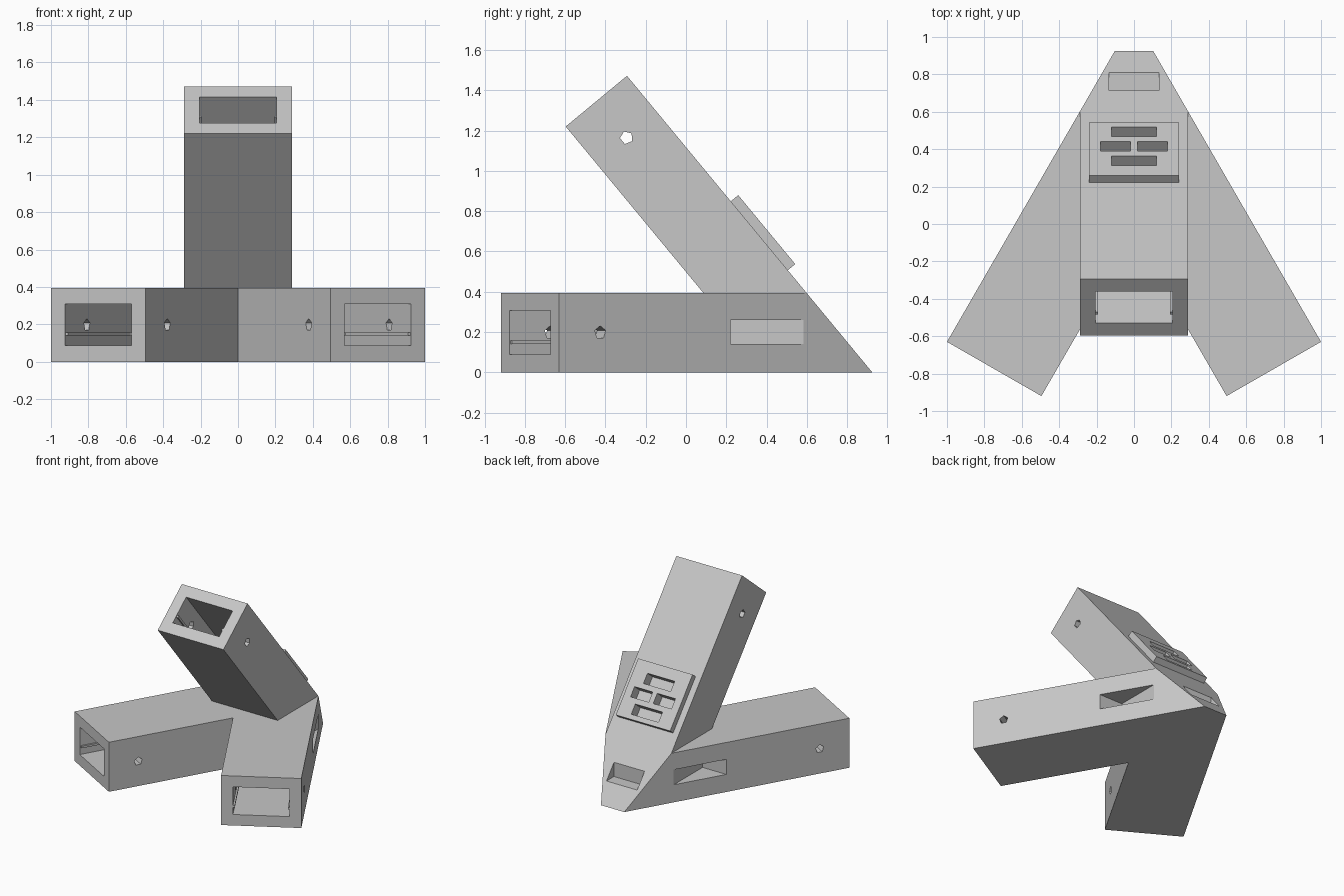
import bpy, bmesh, math
from mathutils import Matrix, Vector

cube = bpy.data.objects.get("Cube")
if cube:
    bpy.data.objects.remove(cube, do_unlink=True)

grey = bpy.data.materials.new("plain grey")
grey.use_nodes = True
COLOUR = (0.57, 0.57, 0.57, 1)
grey.diffuse_color = COLOUR
grey.node_tree.nodes["Principled BSDF"].inputs["Base Color"].default_value = COLOUR

H = 0.395                                   # leg height and arm thickness
W = 0.29                                    # half width of a leg or arm
TILT = math.radians(50.4)
UP = Vector((0, -math.cos(TILT), math.sin(TILT)))    # along the arm
OUT = Vector((0, math.sin(TILT), math.cos(TILT)))    # off the sloping back
HEEL = Vector((0, 0.925, 0))                # foot of the sloping back
ARM_TOP = 1.911


def make_object(name, bm):
    bmesh.ops.recalc_face_normals(bm, faces=bm.faces)
    mesh = bpy.data.meshes.new(name)
    bm.to_mesh(mesh)
    bm.free()
    mesh.materials.append(grey)
    obj = bpy.data.objects.new(name, mesh)
    bpy.context.collection.objects.link(obj)
    return obj


def prism(name, points, direction):
    """Extrude a flat outline along a direction."""
    bm = bmesh.new()
    face = bm.faces.new([bm.verts.new(p) for p in points])
    new = bmesh.ops.extrude_face_region(bm, geom=[face])["geom"]
    verts = [v for v in new if isinstance(v, bmesh.types.BMVert)]
    bmesh.ops.translate(bm, verts=verts, vec=direction)
    return make_object(name, bm)


def box(name, size, centre, frame=Matrix()):
    bm = bmesh.new()
    place = frame @ Matrix.Translation(centre) @ Matrix.Diagonal((*size, 1))
    bmesh.ops.create_cube(bm, size=1, matrix=place)
    return make_object(name, bm)


def screw_hole(frame):
    """Five-sided pin crossing a socket from side to side."""
    r = 0.033
    ring = [(-0.4, 0.235 + r * math.sin(a), r * math.cos(a))
            for a in (math.tau * i / 5 for i in range(5))]
    return prism("screw_cutter", [frame @ Vector(p) for p in ring],
                 frame.to_3x3() @ Vector((0.8, 0, 0)))


def cut(obj, cutters):
    for cutter in cutters:
        mod = obj.modifiers.new("cut", "BOOLEAN")
        mod.operation, mod.solver, mod.object = "DIFFERENCE", "EXACT", cutter
        cutter.hide_render = True
    bpy.context.view_layer.update()
    graph = bpy.context.evaluated_depsgraph_get()
    mesh = bpy.data.meshes.new_from_object(obj.evaluated_get(graph))
    obj.modifiers.clear()
    obj.data = mesh
    for cutter in cutters:
        bpy.data.objects.remove(cutter, do_unlink=True)


def frame_at(origin, inward, up):
    """Local axes: x across, y into the socket, z up."""
    across = inward.cross(up)
    m = Matrix((across, inward, up)).transposed().to_4x4()
    m.translation = origin
    return m


def socket(frame):
    return [box("socket_cutter", (0.41, 0.85, 0.22), (0, 0.325, 0), frame),
            screw_hole(frame)]


def rails(name, frame):
    for side, label in ((-1, "right"), (1, "left")):
        box(f"{name}_{label}_rail", (0.014, 0.74, 0.016),
            (side * 0.199, 0.378, -0.048), frame)


# Sockets: two splayed legs and the rising arm
leg_frames = {}
for side, label in ((-1, "right"), (1, "left")):
    inward = Vector((-side * 0.5, math.sqrt(0.75), 0))
    leg_frames[label] = frame_at(Vector((side * 0.7475, -0.775, H / 2)),
                                 inward, Vector((0, 0, 1)))
arm_frame = frame_at(HEEL + UP * ARM_TOP - OUT * H / 2, -UP, OUT)

# V-shaped base, trimmed by the sloping back
half = [(0.1, 1.0 - 0.07), (1.0, -0.63), (0.495, -0.92)]
apex = (0, 0.93 + 0.1 * math.sqrt(3))
outline = [apex] + half[1:] + [(0, -0.063)] + [(-x, y) for x, y in half[:0:-1]]
base = prism("base_legs", [(x, y, 0) for x, y in outline], (0, 0, H))
bm = bmesh.new()
bm.from_mesh(base.data)
trim = bmesh.ops.bisect_plane(bm, geom=bm.verts[:] + bm.edges[:] + bm.faces[:],
                              plane_co=HEEL, plane_no=OUT, clear_outer=True)
bmesh.ops.holes_fill(bm, edges=[e for e in bm.edges if e.is_boundary])
bmesh.ops.recalc_face_normals(bm, faces=bm.faces)
bm.to_mesh(base.data)
bm.free()

# Notches in the outer sides and the heel of the base
cutters = [box("side_notch", (0.6, 0.8, 0.12), (s * 0.6, 0.62, 0.2))
           for s in (-1, 1)]
cutters.append(box("heel_notch", (0.27, 0.4, 0.12), (0, 0.915, 0.2)))
for label, frame in leg_frames.items():
    cutters += socket(frame)
    rails(f"{label}_leg", frame)
cut(base, cutters)

# Rising arm, cut level where it meets the base
top = HEEL + UP * ARM_TOP
low = top - OUT * H
back_foot = HEEL + UP * (H / UP.z)
front_foot = low - UP * ((low.z - H) / UP.z)
arm = prism("rising_arm", [p - Vector((W, 0, 0)) for p in
                           (top, low, front_foot, back_foot)], (2 * W, 0, 0))
rails("arm", arm_frame)

# Raised plate on the back with four staggered slots
plate_frame = frame_at(HEEL + UP * 0.88, UP, OUT)
plate = box("back_plate", (0.48, 0.444, 0.06), (0, 0, 0.018), plate_frame)


def slots():
    layout = [(0, -0.145, 0.24), (-0.1, -0.024, 0.16),
              (0.1, -0.024, 0.16), (0, 0.097, 0.24)]
    return [box("slot_cutter", (w, 0.08, 0.13), (x, s, 0.03), plate_frame)
            for x, s, w in layout]


cut(arm, socket(arm_frame) + slots())
cut(plate, slots())
